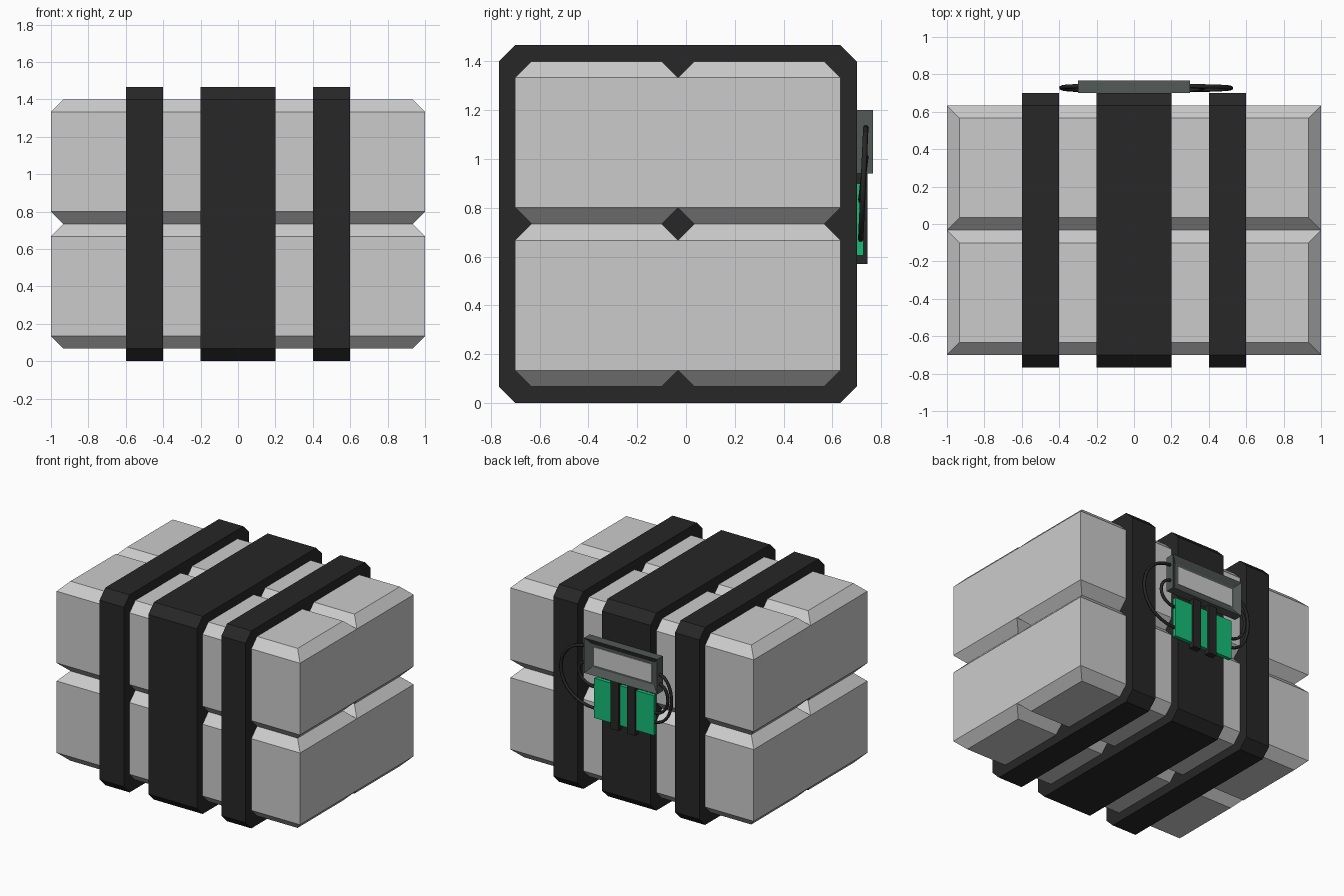
import bpy, bmesh

if "Cube" in bpy.data.objects:
    bpy.data.objects.remove(bpy.data.objects["Cube"])

BEV = 0.067


def material(name, rgb):
    m = bpy.data.materials.new(name)
    m.diffuse_color = (*rgb, 1)
    m.use_nodes = True
    m.node_tree.nodes["Principled BSDF"].inputs["Base Color"].default_value = m.diffuse_color
    return m


BLACK = material("black_tape", (0.02, 0.02, 0.02))
DARK = material("dark_casing", (0.085, 0.1, 0.095))
GREEN = material("circuit_green", (0.008, 0.5, 0.18))


def finish(bm, name, mat=None):
    bmesh.ops.recalc_face_normals(bm, faces=bm.faces)
    me = bpy.data.meshes.new(name)
    bm.to_mesh(me)
    bm.free()
    ob = bpy.data.objects.new(name, me)
    bpy.context.collection.objects.link(ob)
    if mat:
        me.materials.append(mat)
    return ob


def loft(name, rings, mat=None):
    # skin a closed solid through rings of equal length
    bm = bmesh.new()
    rows = [[bm.verts.new(p) for p in r] for r in rings]
    n = len(rows[0])
    for a, b in zip(rows, rows[1:]):
        for i in range(n):
            j = (i + 1) % n
            bm.faces.new((a[i], a[j], b[j], b[i]))
    bm.faces.new(rows[0])
    bm.faces.new(rows[-1])
    return finish(bm, name, mat)


def rect(x0, x1, y0, y1, z):
    return [(x0, y0, z), (x1, y0, z), (x1, y1, z), (x0, y1, z)]


def box(name, x0, x1, y0, y1, z0, z1, mat=None):
    return loft(name, [rect(x0, x1, y0, y1, z0), rect(x0, x1, y0, y1, z1)], mat)


# four bricks with chamfered top and bottom rims
for row, y0 in (("front", -0.70), ("back", -0.0333)):
    for level, z0 in (("lower", 0.067), ("upper", 0.7335)):
        y1, z1 = y0 + 0.6667, z0 + 0.6667
        rings = [rect(-1 + d, 1 - d, y0 + d, y1 - d, z) for d, z in
                 ((BEV, z0), (0, z0 + BEV), (0, z1 - BEV), (BEV, z1))]
        loft(f"{level}_{row}_brick", rings)

# octagonal straps around the stack
Y0, Y1, Z1 = -0.767, 0.70, 1.467
octagon = [(Y0 + BEV, 0), (Y1 - BEV, 0), (Y1, BEV), (Y1, Z1 - BEV),
           (Y1 - BEV, Z1), (Y0 + BEV, Z1), (Y0, Z1 - BEV), (Y0, BEV)]
for name, xa, xb in (("left_strap", -0.6, -0.4), ("middle_strap", -0.2, 0.2),
                     ("right_strap", 0.4, 0.6)):
    loft(name, [[(x, y, z) for y, z in octagon] for x in (xa, xb)], BLACK)

# display casing with a recessed window on its back face
casing = box("display_casing", -0.3, 0.3, 0.70, 0.767, 0.94, 1.20, DARK)
bm = bmesh.new()
bm.from_mesh(casing.data)
face = max(bm.faces, key=lambda f: f.calc_center_median().y)
bmesh.ops.inset_region(bm, faces=[face], thickness=0.063)
bmesh.ops.translate(bm, verts=face.verts, vec=(0, -0.03, 0))
bm.to_mesh(casing.data)
bm.free()
box("display_screen", -0.237, 0.237, 0.73, 0.741, 1.003, 1.137)

# circuit board held by two bands
box("circuit_board", -0.245, 0.245, 0.70, 0.727, 0.605, 0.90, GREEN)
for name, x in (("left_band", -0.1), ("right_band", 0.035)):
    box(name, x, x + 0.065, 0.70, 0.743, 0.57, 0.945, BLACK)


# wires looping from the casing to the board
def wire(name, side, z_top, z_low, reach):
    h = (reach - 0.25 * 0.26) / 0.75
    cu = bpy.data.curves.new(name, 'CURVE')
    cu.dimensions = '3D'
    cu.bevel_depth = 0.011
    cu.bevel_resolution = 1
    cu.resolution_u = 14
    cu.use_fill_caps = True
    sp = cu.splines.new('BEZIER')
    sp.bezier_points.add(1)
    for p, x, y, z, end in ((sp.bezier_points[0], 0.285, 0.737, z_top, 0),
                            (sp.bezier_points[1], 0.235, 0.716, z_low, 1)):
        p.handle_left_type = p.handle_right_type = 'FREE'
        p.co = (side * x, y, z)
        out, back = (side * h, y, z), (side * (2 * x - h), y, z)
        p.handle_left, p.handle_right = (out, back) if end else (back, out)
    cu.materials.append(BLACK)
    bpy.context.collection.objects.link(bpy.data.objects.new(name, cu))


wire("right_outer_wire", 1, 1.13, 0.67, 0.52)
wire("right_inner_wire", 1, 1.01, 0.83, 0.37)
wire("left_outer_wire", -1, 1.08, 0.70, 0.39)
wire("left_inner_wire", -1, 1.01, 0.77, 0.36)
